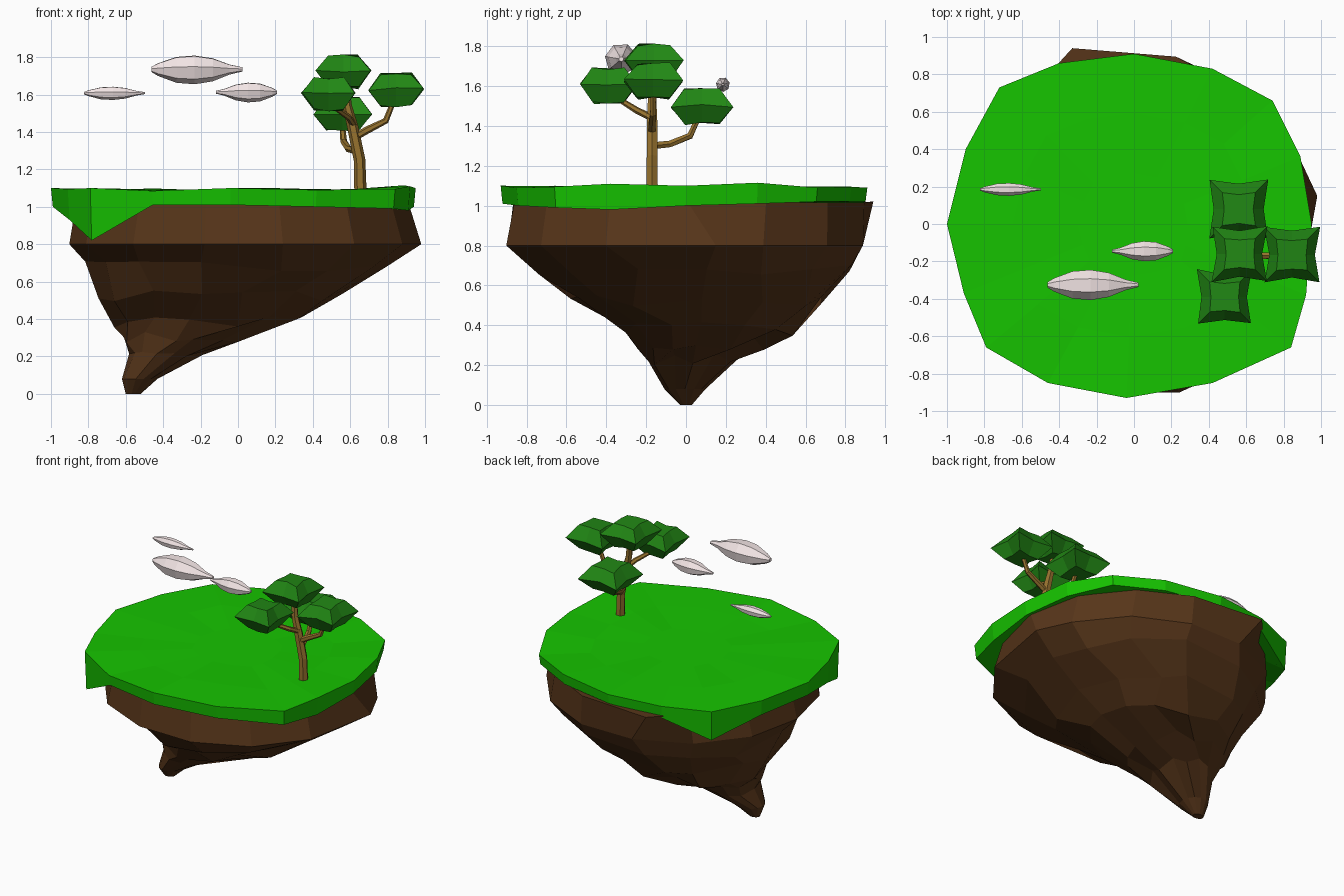
import bpy, math, random
from mathutils import Vector

if "Cube" in bpy.data.objects:
    bpy.data.objects.remove(bpy.data.objects["Cube"])

random.seed(4)


def material(name, rgb):
    m = bpy.data.materials.new(name)
    m.diffuse_color = (*rgb, 1)
    m.use_nodes = True
    m.node_tree.nodes["Principled BSDF"].inputs["Base Color"].default_value = m.diffuse_color
    return m


SOIL = material("soil", (0.095, 0.036, 0.010))
GRASS = material("grass", (0.008, 0.55, 0.0))
LEAF = material("leaf", (0.015, 0.24, 0.007))
BARK = material("bark", (0.31, 0.17, 0.028))
CLOUD = material("cloud", (0.9, 0.79, 0.79))


def loft(name, rings, mat):
    """Skin equal-length rings listed bottom to top (counter-clockwise), with end caps."""
    n = len(rings[0])
    verts = [p for r in rings for p in r]
    faces = [tuple(reversed(range(n)))]
    for k in range(len(rings) - 1):
        a, b = k * n, (k + 1) * n
        for i in range(n):
            j = (i + 1) % n
            faces.append((a + i, a + j, b + j, b + i))
    faces.append(tuple(range(len(verts) - n, len(verts))))
    me = bpy.data.meshes.new(name)
    me.from_pydata(verts, [], faces)
    me.materials.append(mat)
    ob = bpy.data.objects.new(name, me)
    bpy.context.collection.objects.link(ob)
    return ob


# Rock underside: each level is z, x min, x max, y min, y max
levels = [
    (0.0, -0.60, -0.52, -0.03, 0.03),
    (0.08, -0.62, -0.43, -0.11, 0.10),
    (0.23, -0.58, -0.19, -0.19, 0.26),
    (0.31, -0.62, 0.04, -0.25, 0.39),
    (0.38, -0.65, 0.36, -0.33, 0.55),
    (0.53, -0.73, 0.54, -0.57, 0.69),
    (0.68, -0.81, 0.79, -0.76, 0.85),
    (0.80, -0.91, 0.97, -0.92, 0.91),
    (1.015, -0.86, 0.91, -0.89, 0.91),
]
N = 14
rings = []
for z, x0, x1, y0, y1 in levels:
    cx, hx, cy, hy = (x0 + x1) / 2, (x1 - x0) / 2, (y0 + y1) / 2, (y1 - y0) / 2
    ring = []
    for i in range(N):
        a = math.tau * i / N
        j = 0.035 if 0.2 < z < 0.75 else 0.01
        k = 1 + random.uniform(-j, j)
        dz = random.uniform(-0.035, 0.035) if 0.2 < z < 0.75 else 0
        a += random.uniform(-0.1, 0.1) if dz else 0
        ring.append((cx + hx * k * math.cos(a), cy + hy * k * math.sin(a), z + dz))
    rings.append(ring)
# Corners of rock poking past the grass
rings[-1][4] = (-0.33, 0.94, 1.02)
rings[-2][0] = (0.98, 0.15, 0.80)
loft("rock_base", rings, SOIL)

# Grass slab: outline plus the heights of its lower lip and rim, with two hanging corners
outline = [
    (0.95, 0.0, 1.0, 1.10), (0.89, 0.36, 1.01, 1.115), (0.74, 0.66, 1.02, 1.09),
    (0.42, 0.83, 1.02, 1.095), (0.0, 0.91, 1.02, 1.09), (-0.40, 0.86, 1.0, 1.09),
    (-0.72, 0.73, 0.87, 1.085), (-0.90, 0.40, 0.98, 1.09), (-1.0, 0.0, 1.0, 1.10),
    (-0.91, -0.37, 0.93, 1.095), (-0.79, -0.66, 0.82, 1.10), (-0.46, -0.85, 1.01, 1.085),
    (-0.04, -0.93, 1.01, 1.10), (0.42, -0.85, 1.0, 1.09), (0.84, -0.66, 0.99, 1.095),
    (0.92, -0.38, 0.98, 1.11),
]
loft("grass_top", [
    [(x * 0.75, y * 0.75, 1.01) for x, y, z, t in outline],
    [(x * 0.99, y * 0.99, z) for x, y, z, t in outline],
    [(x, y, t) for x, y, z, t in outline],
    [(x * 0.65, y * 0.65, 1.092 + random.uniform(-0.008, 0.008)) for x, y, z, t in outline],
    [(x * 0.3, y * 0.3, 1.09) for x, y, z, t in outline],
], GRASS)


def limb(name, path, sides=6):
    """Tapering limb along points given as (x, y, z, radius)."""
    pts = [Vector(p[:3]) for p in path]
    out = []
    for i, p in enumerate(pts):
        d = (pts[min(i + 1, len(pts) - 1)] - pts[max(i - 1, 0)]).normalized()
        u = Vector((0, 1, 0)).cross(d) if abs(d.y) < 0.9 else Vector((1, 0, 0))
        u.normalize()
        v = d.cross(u)
        r = path[i][3]
        out.append([p + r * (math.cos(math.tau * k / sides) * u + math.sin(math.tau * k / sides) * v)
                    for k in range(sides)])
    loft(name, out, BARK)


# Trunk and branches
limb("trunk", [(0.655, -0.17, 1.07, 0.033), (0.65, -0.17, 1.25, 0.031), (0.615, -0.17, 1.42, 0.030),
               (0.585, -0.17, 1.54, 0.024), (0.57, -0.16, 1.68, 0.020)])
limb("right_branch", [(0.62, -0.17, 1.37, 0.02), (0.69, -0.17, 1.41, 0.02),
                      (0.79, -0.165, 1.46, 0.017), (0.83, -0.165, 1.56, 0.014)])
limb("front_branch", [(0.62, -0.17, 1.44, 0.018), (0.59, -0.25, 1.48, 0.017),
                      (0.52, -0.33, 1.53, 0.014), (0.49, -0.38, 1.59, 0.012)])
limb("back_branch", [(0.63, -0.17, 1.30, 0.022), (0.59, -0.08, 1.31, 0.02),
                     (0.565, 0.02, 1.35, 0.018), (0.555, 0.07, 1.46, 0.014)])


def foliage(name, cx, cy, z0, z1, half):
    """Faceted square clump with pinched sides and flat top and bottom."""
    zm = z0 + (z1 - z0) * 0.55
    steps = [(1, 0), (1, 1), (0, 1), (-1, 1), (-1, 0), (-1, -1), (0, -1), (1, -1)]
    out = []
    # level: z, corner reach, side reach
    for z, c, s in ((z0 + 0.01, 0.55, 0.5), (zm, 1.0, 0.84), (z1, 0.56, 0.5)):
        ring = []
        for i, (sx, sy) in enumerate(steps):
            r = half * (c if i % 2 else s) * random.uniform(0.97, 1.04)
            ring.append((cx + sx * r, cy + sy * r, z + random.uniform(-0.012, 0.005)))
        out.append(ring)
    loft(name, out, LEAF)


foliage("top_foliage", 0.565, -0.16, 1.63, 1.81, 0.146)
foliage("right_foliage", 0.845, -0.165, 1.53, 1.715, 0.148)
foliage("front_foliage", 0.485, -0.39, 1.51, 1.69, 0.143)
foliage("back_foliage", 0.56, 0.08, 1.405, 1.585, 0.155)


def cloud(name, cx, cy, cz, lx, ly, lz, flip=1):
    """Faceted spindle lying along x."""
    profile = [(-1, 0.18), (-0.85, 0.45), (-0.45, 0.9), (-0.05, 1.0), (0.35, 0.8), (0.72, 0.35), (1, 0.15)]
    if flip < 0:
        profile = [(-t, r) for t, r in reversed(profile)]
    out = []
    for t, r in profile:
        out.append([(cx + lx * t, cy + ly * r * math.cos(math.tau * (k + 0.3) / 7),
                     cz + lz * r * math.sin(math.tau * (k + 0.3) / 7)) for k in range(7)])
    loft(name, out, CLOUD)


cloud("large_cloud", -0.22, -0.325, 1.735, 0.243, 0.083, 0.08)
cloud("middle_cloud", 0.045, -0.145, 1.613, 0.163, 0.055, 0.055, -1)
cloud("small_cloud", -0.66, 0.185, 1.608, 0.163, 0.035, 0.037)
